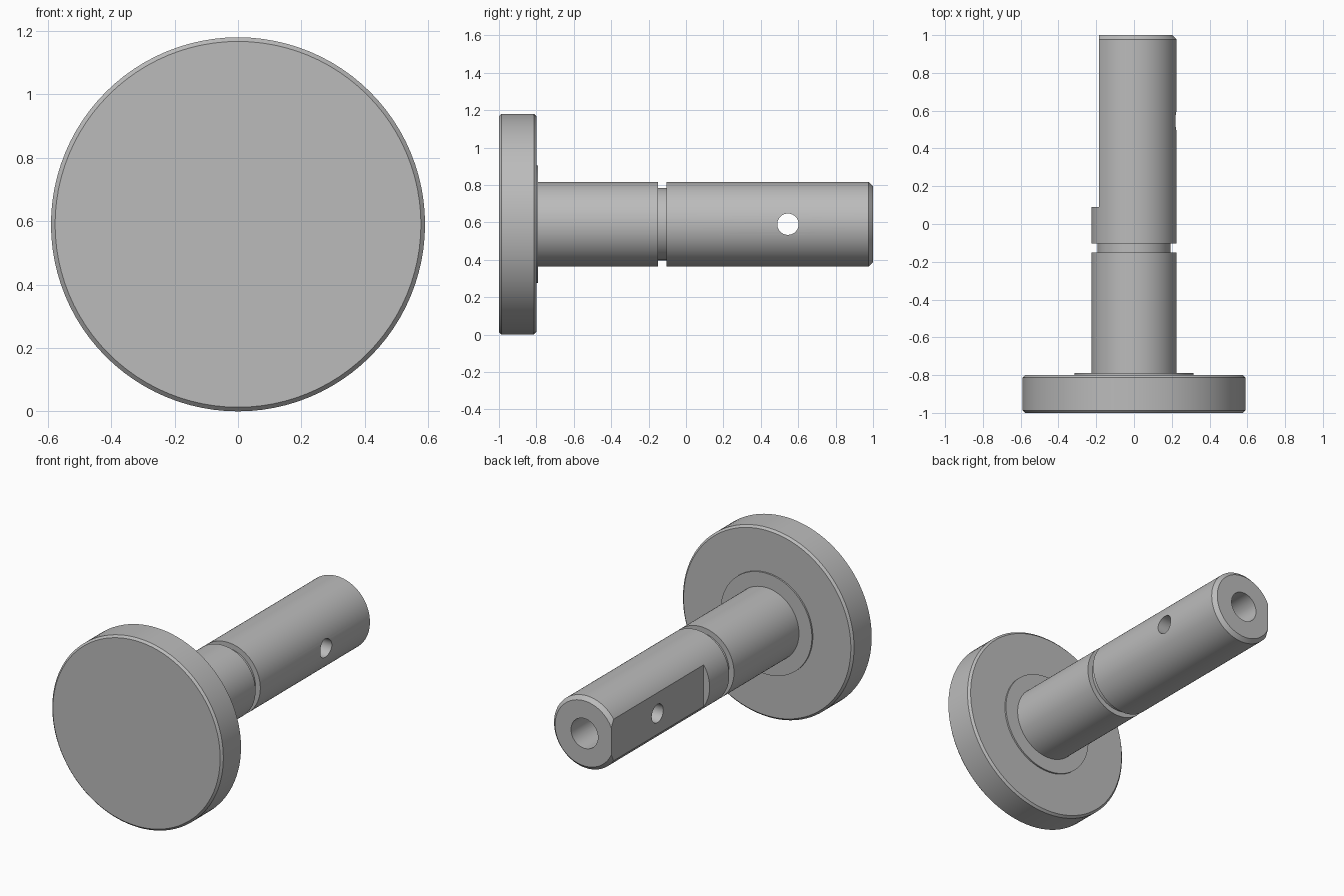
import bpy, bmesh, math
from mathutils import Matrix, Vector

AXIS_Z = 0.59
SEGMENTS = 96

cube = bpy.data.objects.get("Cube")
if cube:
    bpy.data.objects.remove(cube, do_unlink=True)

steel = bpy.data.materials.new("grey steel")
steel.use_nodes = True
colour = (0.5, 0.5, 0.5, 1)
steel.diffuse_color = colour
steel.node_tree.nodes["Principled BSDF"].inputs["Base Color"].default_value = colour


def add_object(name, bm):
    bmesh.ops.recalc_face_normals(bm, faces=bm.faces)
    mesh = bpy.data.meshes.new(name)
    bm.to_mesh(mesh)
    bm.free()
    mesh.materials.append(steel)
    obj = bpy.data.objects.new(name, mesh)
    bpy.context.collection.objects.link(obj)
    return obj


def lathe(name, profile, segments=SEGMENTS):
    """Revolve (radius, y) points about the shaft axis; ends are capped."""
    bm = bmesh.new()
    rings = []
    for r, y in profile:
        rings.append([bm.verts.new((r * math.sin(a), y, AXIS_Z + r * math.cos(a)))
                      for a in (math.tau * i / segments for i in range(segments))])
    for a, b in zip(rings, rings[1:]):
        for i in range(segments):
            j = (i + 1) % segments
            bm.faces.new((a[i], a[j], b[j], b[i]))
    bm.faces.new(rings[0])
    bm.faces.new(rings[-1])
    return add_object(name, bm)


def cut(target, cutter):
    cutter.hide_render = True
    mod = target.modifiers.new(cutter.name, 'BOOLEAN')
    mod.operation = 'DIFFERENCE'
    mod.solver = 'EXACT'
    mod.object = cutter
    bpy.context.view_layer.objects.active = target
    bpy.ops.object.modifier_apply(modifier=mod.name)
    bpy.data.objects.remove(cutter, do_unlink=True)


# Flange, thin shoulder, grooved shaft and chamfered tip in one profile
pin = lathe("flanged_pin", [
    (0.577, -1.0), (0.59, -0.987), (0.59, -0.813), (0.577, -0.8),
    (0.315, -0.8), (0.315, -0.79), (0.226, -0.79),
    (0.226, -0.15), (0.193, -0.15), (0.193, -0.103), (0.226, -0.103),
    (0.226, 0.977), (0.203, 1.0)])

# Flat milled on one side of the shaft, open at the tip
bm = bmesh.new()
bmesh.ops.create_cube(bm, size=1, matrix=Matrix.Translation((-0.685, 0.59, AXIS_Z))
                      @ Matrix.Diagonal((1, 1, 1, 1)))
cut(pin, add_object("flat_cutter", bm))

# Blind bore in the tip
cut(pin, lathe("bore_cutter", [(0.093, 0.45), (0.093, 1.1)], 48))

# Cross hole through the flat
bm = bmesh.new()
bmesh.ops.create_cone(bm, cap_ends=True, segments=40, radius1=0.057, radius2=0.057, depth=1,
                      matrix=Matrix.Translation((0, 0.545, AXIS_Z))
                      @ Matrix.Rotation(math.pi / 2, 4, 'Y'))
cut(pin, add_object("cross_hole_cutter", bm))

bpy.ops.object.select_all(action='DESELECT')
pin.select_set(True)
bpy.context.view_layer.objects.active = pin
bpy.ops.object.shade_smooth_by_angle(angle=math.radians(30))
